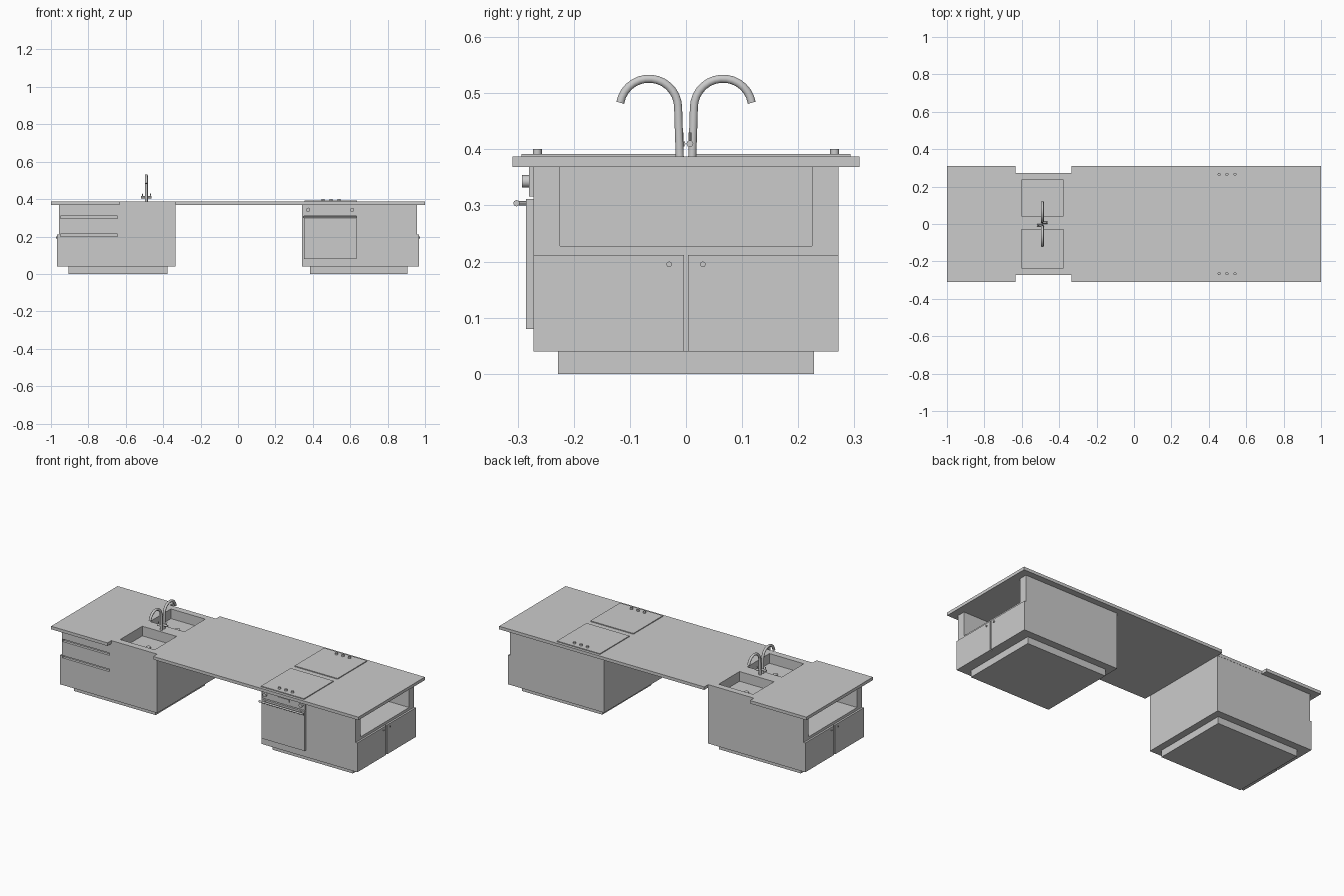
import bpy, math
from mathutils import Vector

if "Cube" in bpy.data.objects:
    bpy.data.objects.remove(bpy.data.objects["Cube"])


def box(name, x0, x1, y0, y1, z0, z1):
    bpy.ops.mesh.primitive_cube_add(size=1, location=((x0+x1)/2, (y0+y1)/2, (z0+z1)/2))
    o = bpy.context.object
    o.name = name
    o.scale = (x1-x0, y1-y0, z1-z0)
    bpy.ops.object.transform_apply(location=True, rotation=True, scale=True)
    return o


def rod(name, a, b, r, n=16):
    a, b = Vector(a), Vector(b)
    bpy.ops.mesh.primitive_cylinder_add(vertices=n, radius=r, depth=(b-a).length, location=(a+b)/2)
    o = bpy.context.object
    o.name = name
    o.rotation_euler = (b-a).to_track_quat('Z', 'Y').to_euler()
    bpy.ops.object.shade_smooth_by_angle()
    return o


def cut(target, *dims):
    c = box("cutter", *dims)
    m = target.modifiers.new("cut", 'BOOLEAN')
    m.operation, m.solver, m.object = 'DIFFERENCE', 'EXACT', c
    bpy.context.view_layer.objects.active = target
    bpy.ops.object.modifier_apply(modifier=m.name)
    bpy.data.objects.remove(c)


TOP = 0.387
UNDER = 0.369

# Worktop with notches beside the sinks
worktop = box("worktop", -1, 1, -0.309, 0.309, UNDER, TOP)
for s in (-1, 1):
    ys = sorted((s*0.273, s*0.35))
    cut(worktop, -0.633, -0.335, *ys, 0.3, 0.5)

# Base cabinets, plinths, open end shelves and doors
cabinets = {}
for side, s, inner, p_in in (("left", -1, 0.335, 0.376), ("right", 1, 0.342, 0.385)):
    def xs(a, b):
        return sorted((s*a, s*b))
    cab = box(side + "_cabinet", *xs(inner, 0.956), -0.272, 0.272, 0.04, UNDER)
    cabinets[side] = cab
    cut(cab, *xs(0.66, 1.0), -0.225, 0.225, 0.228, UNDER+0.01)
    box(side + "_plinth", *xs(p_in, 0.907), -0.228, 0.228, 0, 0.04)
    for t in (-1, 1):
        box(side + "_end_door", *xs(0.956, 0.967), *sorted((t*0.004, t*0.272)), 0.04, 0.212)
        rod(side + "_door_knob", (s*0.96, t*0.03, 0.195), (s*0.972, t*0.03, 0.195), 0.005)

# Drawer finger grooves in the front of the left cabinet
for z in (0.296, 0.200):
    cut(cabinets["left"], -0.95, -0.645, -0.3, -0.257, z, z+0.014)

# Twin sink bowls with drains
for y0, y1 in ((0.042, 0.236), (-0.235, -0.03)):
    for o in (worktop, cabinets["left"]):
        cut(o, -0.602, -0.378, y0, y1, 0.33, 0.45)
    yc = (y0+y1)/2
    rod("sink_drain", (-0.49, yc, 0.328), (-0.49, yc, 0.335), 0.014)

# Back to back swan neck taps
for s in (-1, 1):
    pts = [(s*0.011, TOP-0.003), (s*0.013, 0.44)]
    for i in range(15):
        a = math.radians(180 - i*170/14)
        pts.append((s*(0.066 + 0.052*math.cos(a)), 0.474 + 0.052*math.sin(a)))
    cu = bpy.data.curves.new("tap", 'CURVE')
    cu.dimensions = '3D'
    cu.bevel_depth, cu.bevel_resolution, cu.use_fill_caps = 0.0075, 3, True
    sp = cu.splines.new('POLY')
    sp.points.add(len(pts)-1)
    for p, (y, z) in zip(sp.points, pts):
        p.co = (-0.49, y, z, 1)
    bpy.context.collection.objects.link(bpy.data.objects.new("tap_spout", cu))
    # Tap handle and lever
    y = s*0.007
    rod("tap_handle", (-0.49, y, 0.41), (-0.49+s*0.028, y, 0.41), 0.006)
    rod("tap_lever", (-0.49+s*0.02, y, 0.41), (-0.49+s*0.022, y, 0.43), 0.0025, 8)

# Hobs with control knobs
for s in (-1, 1):
    box("hob_plate", 0.355, 0.635, *sorted((s*0.018, s*0.293)), TOP-0.002, 0.392)
    for x in (0.455, 0.497, 0.540):
        rod("hob_knob", (x, s*0.265, 0.39), (x, s*0.265, 0.401), 0.008)

# Oven: door, control panel, handle and dials
box("oven_door", 0.352, 0.633, -0.285, -0.27, 0.08, 0.312)
box("oven_panel", 0.352, 0.633, -0.28, -0.27, 0.316, UNDER)
box("oven_display", 0.455, 0.53, -0.283, -0.278, 0.336, 0.352)
rod("oven_handle", (0.348, -0.302, 0.304), (0.637, -0.302, 0.304), 0.0055)
for x in (0.375, 0.61):
    rod("oven_handle_post", (x, -0.302, 0.304), (x, -0.28, 0.304), 0.004, 8)
    rod("oven_dial", (x, -0.278, 0.343), (x, -0.292, 0.343), 0.011)
